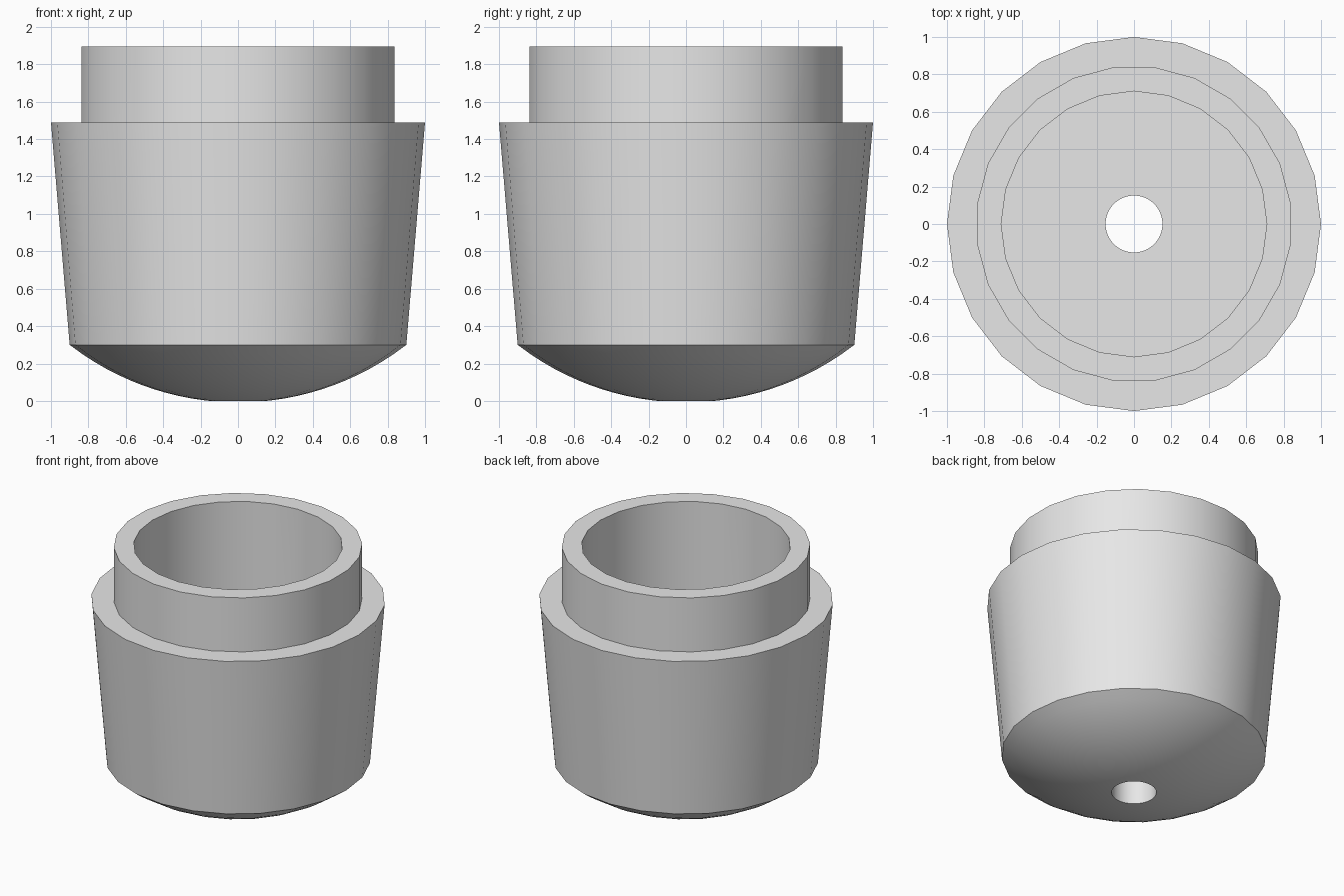
import bpy
import bmesh
from math import cos, sin, pi, sqrt, radians

SIDES = 24
RIM_Z, SHOULDER_Z, TOP_Z, FLOOR_Z = 0.3, 1.49, 1.895, 0.3
HOLE_R, DOME_R = 0.152, 1.47

cube = bpy.data.objects.get("Cube")
if cube:
    bpy.data.objects.remove(cube, do_unlink=True)

grey = bpy.data.materials.new("light grey")
grey.use_nodes = True
grey.diffuse_color = (0.8, 0.8, 0.8, 1)
grey.node_tree.nodes["Principled BSDF"].inputs["Base Color"].default_value = (0.8, 0.8, 0.8, 1)


def turned(name, profile, sides=SIDES, turn=0.0):
    """Closed solid turned around z from (radius, height) pairs, bottom to top."""
    bm = bmesh.new()
    rings = []
    for r, z in profile:
        angles = [turn + 2 * pi * i / sides for i in range(sides)]
        rings.append([bm.verts.new((r * cos(a), r * sin(a), z)) for a in angles])
    for low, high in zip(rings, rings[1:]):
        for i in range(sides):
            j = (i + 1) % sides
            bm.faces.new((low[i], low[j], high[j], high[i]))
    bm.faces.new(rings[0][::-1])
    bm.faces.new(rings[-1])
    mesh = bpy.data.meshes.new(name)
    bm.to_mesh(mesh)
    bm.free()
    mesh.materials.append(grey)
    obj = bpy.data.objects.new(name, mesh)
    bpy.context.collection.objects.link(obj)
    return obj


def combine(target, tool, operation):
    """Apply a boolean and discard the tool."""
    mod = target.modifiers.new(operation.lower(), "BOOLEAN")
    mod.operation = operation
    mod.solver = "EXACT"
    mod.object = tool
    bpy.context.view_layer.objects.active = target
    bpy.ops.object.modifier_apply(modifier=mod.name)
    bpy.data.objects.remove(tool, do_unlink=True)


# Tapered cup with a shallow domed underside
centre_z = RIM_Z + sqrt(DOME_R ** 2 - 0.9 ** 2)
radii = [0.12 + (0.9 - 0.12) * i / 12 for i in range(13)]
dome = [(r, centre_z - sqrt(DOME_R ** 2 - r * r)) for r in radii]
cup = turned("cup_body", dome + [(1.0, SHOULDER_Z)])

# Narrower neck, turned half a facet
neck = turned("neck", [(0.845, 1.2), (0.845, TOP_Z)], turn=pi / SIDES)
combine(cup, neck, "UNION")

# Wide bore from the top and drain hole in the base
bore = turned("bore", [(0.71, FLOOR_Z), (0.71, 2.2)])
combine(cup, bore, "DIFFERENCE")
drain = turned("drain_hole", [(HOLE_R, -0.3), (HOLE_R, 0.6)], sides=64)
combine(cup, drain, "DIFFERENCE")

# Smooth walls with crisp rims
bpy.ops.object.select_all(action="DESELECT")
cup.select_set(True)
bpy.context.view_layer.objects.active = cup
bpy.ops.object.shade_smooth_by_angle(angle=radians(30))
